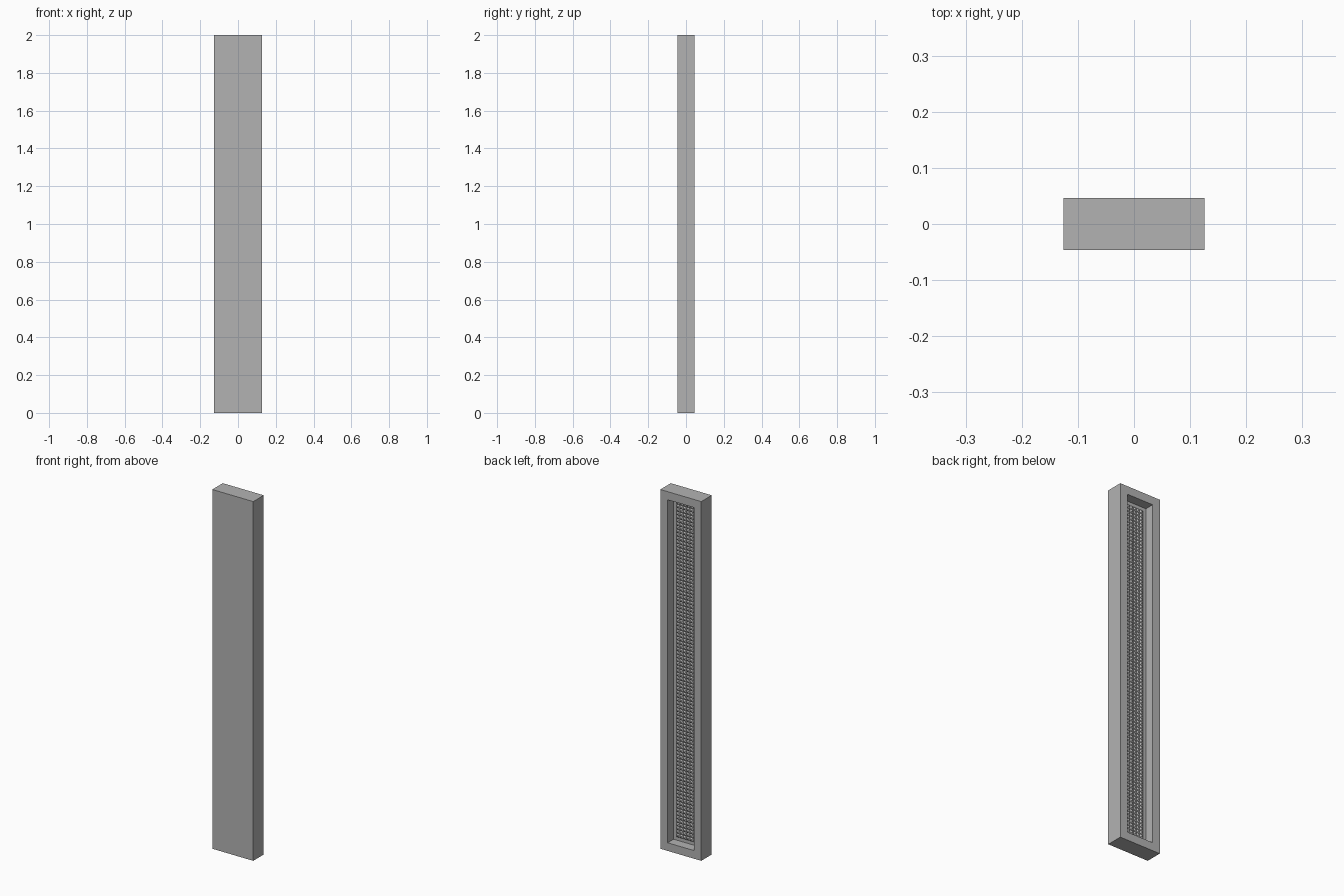
import bpy, bmesh, math
from mathutils import Matrix, Vector

if "Cube" in bpy.data.objects:
    bpy.data.objects.remove(bpy.data.objects["Cube"])

WIDTH, DEPTH, HEIGHT = 0.252, 0.092, 2.0
BORDER, RECESS = 0.064, 0.052
COLS, ROWS, STUD = 6, 94, 0.009

grey = bpy.data.materials.new("plain grey")
grey.use_nodes = True
colour = (0.45, 0.45, 0.45, 1)
grey.diffuse_color = colour
grey.node_tree.nodes["Principled BSDF"].inputs["Base Color"].default_value = colour


def finish(bm, name):
    mesh = bpy.data.meshes.new(name)
    bm.to_mesh(mesh)
    bm.free()
    mesh.materials.append(grey)
    obj = bpy.data.objects.new(name, mesh)
    bpy.context.collection.objects.link(obj)


# Long bar with a rectangular recess sunk into its back
bm = bmesh.new()
bmesh.ops.create_cube(bm, size=1)
bmesh.ops.scale(bm, vec=(WIDTH, DEPTH, HEIGHT), verts=bm.verts)
bmesh.ops.translate(bm, vec=(0, 0, HEIGHT / 2), verts=bm.verts)
bm.normal_update()
back = max(bm.faces, key=lambda f: f.normal.y)
bmesh.ops.inset_individual(bm, faces=[back], thickness=BORDER)
floor = bmesh.ops.extrude_discrete_faces(bm, faces=[back])["faces"]
bmesh.ops.translate(bm, vec=(0, -RECESS, 0), verts=floor[0].verts)
finish(bm, "recessed_bar")

# Field of small pyramid studs on the recess floor, facing the back
bm = bmesh.new()
bmesh.ops.create_grid(bm, x_segments=COLS, y_segments=ROWS, size=0.5)
bmesh.ops.scale(bm, vec=(WIDTH - 2 * BORDER, HEIGHT - 2 * BORDER, 1), verts=bm.verts)
bmesh.ops.rotate(bm, matrix=Matrix.Rotation(-math.pi / 2, 3, "X"), verts=bm.verts)
bmesh.ops.translate(bm, vec=(0, DEPTH / 2 - RECESS + 0.0005, HEIGHT / 2), verts=bm.verts)
tips = bmesh.ops.poke(bm, faces=bm.faces[:])["verts"]
bmesh.ops.translate(bm, vec=Vector((0, STUD, 0)), verts=tips)
bm.normal_update()
finish(bm, "textured_floor")
